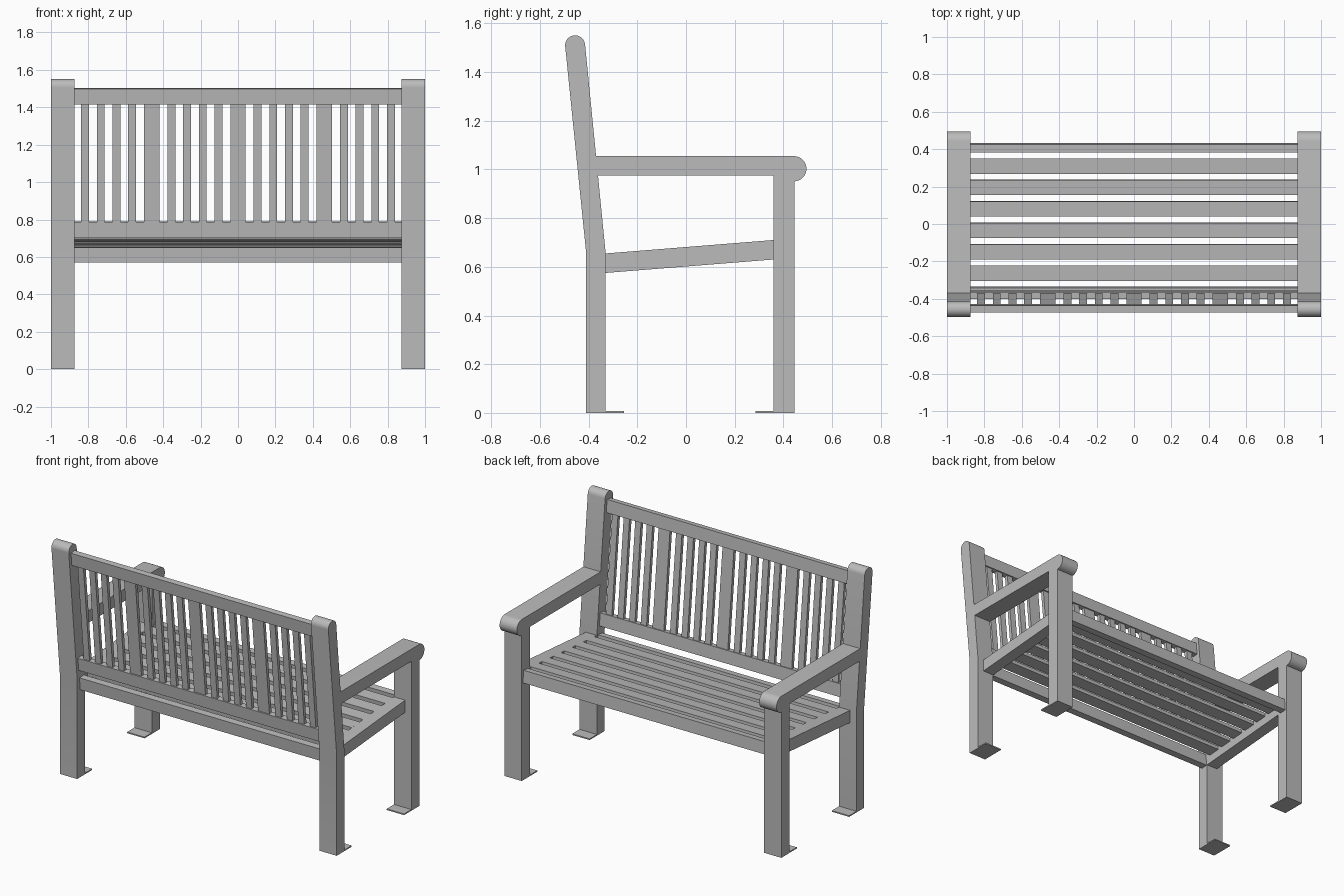
import bpy
import bmesh
import math

cube = bpy.data.objects.get("Cube")
if cube:
    bpy.data.objects.remove(cube, do_unlink=True)

GREY = (0.5, 0.5, 0.5, 1)
grey = bpy.data.materials.new("plain grey")
grey.use_nodes = True
grey.diffuse_color = GREY
grey.node_tree.nodes["Principled BSDF"].inputs["Base Color"].default_value = GREY


def extrude(name, profile, x0, x1, mirror=False, smooth=False):
    """Extrude a (y, z) profile along x, optionally mirrored to the other side."""
    bm = bmesh.new()
    face = bm.faces.new([bm.verts.new((x0, y, z)) for y, z in profile])
    geom = bmesh.ops.extrude_face_region(bm, geom=[face])["geom"]
    moved = [g for g in geom if isinstance(g, bmesh.types.BMVert)]
    bmesh.ops.translate(bm, verts=moved, vec=(x1 - x0, 0, 0))
    bmesh.ops.recalc_face_normals(bm, faces=bm.faces)
    mesh = bpy.data.meshes.new(name)
    bm.to_mesh(mesh)
    bm.free()
    mesh.materials.append(grey)
    obj = bpy.data.objects.new(name, mesh)
    bpy.context.collection.objects.link(obj)
    if mirror:
        obj.modifiers.new("Mirror", "MIRROR")
    if smooth:
        bpy.ops.object.select_all(action="DESELECT")
        obj.select_set(True)
        bpy.context.view_layer.objects.active = obj
        bpy.ops.object.shade_smooth_by_angle(angle=math.radians(30))
    return obj


def arc(cy, cz, r, start, end, n=16):
    angles = [math.radians(start + (end - start) * i / n) for i in range(n + 1)]
    return [(cy + r * math.cos(a), cz + r * math.sin(a)) for a in angles]


def rect(y0, y1, z0, z1):
    return [(y0, z0), (y1, z0), (y1, z1), (y0, z1)]


def tilted(cy, cz, depth, height, angle):
    """Rectangle in the side plane, turned about its centre."""
    c, s = math.cos(angle), math.sin(angle)
    return [(cy + y * c - z * s, cz + y * s + z * c)
            for y, z in rect(-depth / 2, depth / 2, -height / 2, height / 2)]


INNER, OUTER = 0.875, 1.0
PLATE = 0.008
LEAN = math.atan(0.1)       # backrest
SLOPE = math.atan(0.08)     # seat


def back_y(z):
    return -0.37 - 0.1 * (z - 0.655)


def seat_top(y):
    return 0.655 + 0.08 * (y + 0.33)


# Rear posts with leaning, rounded tops
post = [(-0.41, PLATE), (-0.33, PLATE), (-0.33, 0.655)]
post += arc(back_y(1.51), 1.51, 0.041, 5.7, 185.7)
post += [(-0.41, 0.655)]
extrude("rear_posts", post, INNER, OUTER, True, True)

# Front legs and foot plates
extrude("front_legs", rect(0.36, 0.445, PLATE, 0.975), INNER, OUTER, True)
extrude("rear_foot_plates", rect(-0.41, -0.255, 0, PLATE), INNER, OUTER, True)
extrude("front_foot_plates", rect(0.285, 0.445, 0, PLATE), INNER, OUTER, True)

# Armrests with rolled front ends
arm = [(-0.362, 0.975), (-0.37, 1.055)]
arm += arc(0.443, 1.003, 0.052, 90, -90) + [(0.443, 0.975)]
extrude("armrests", arm, INNER, OUTER, True, True)

# Seat side rails
rail = [(y, seat_top(y) - drop) for y, drop in
        ((-0.33, 0.08), (0.36, 0.08), (0.36, 0), (-0.33, 0))]
extrude("seat_side_rails", rail, INNER, 0.955, True)

# Seat aprons and slats
for name, y in (("rear_apron", -0.36), ("front_apron", 0.407)):
    extrude(name, tilted(y, seat_top(y) - 0.04, 0.044, 0.08, SLOPE), -INNER, INNER)
for i in range(6):
    y = 0.31 - 0.1145 * i
    extrude(f"seat_slat_{i + 1}",
            tilted(y, seat_top(y) - 0.0125, 0.081, 0.025, SLOPE), -INNER, INNER)

# Backrest rails
for name, z in (("lower_back_rail", 0.746), ("top_back_rail", 1.459)):
    extrude(name, tilted(back_y(z), z, 0.038, 0.083, LEAN), -INNER, INNER)

# Backrest slats: wide ones at the centre and either side, narrow between
slat = tilted(back_y(1.1), 1.1, 0.022, 0.66, LEAN)
extrude("back_slat_centre", slat, -0.041, 0.041)
extrude("back_slats_wide", slat, 0.421, 0.503, True)
for start in (0.105, 0.567):
    for i in range(4):
        x = start + 0.0835 * i
        extrude("back_slats_narrow", slat, x - 0.021, x + 0.021, True)
